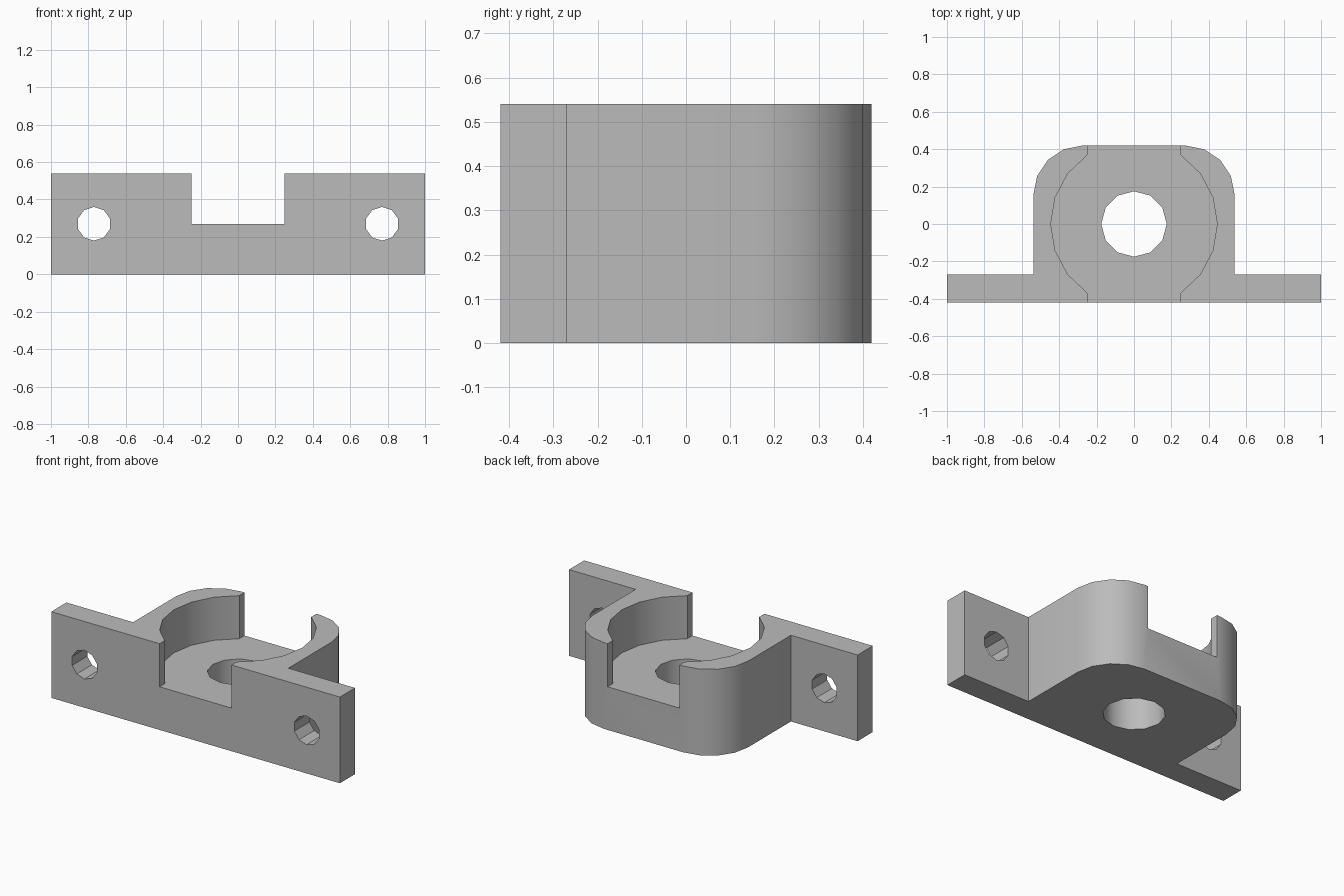
import bpy
import bmesh
from math import radians, sin, cos, pi, atan2
from mathutils import Matrix, Vector

if "Cube" in bpy.data.objects:
    bpy.data.objects.remove(bpy.data.objects["Cube"], do_unlink=True)

HEIGHT, FLOOR = 0.54, 0.27
DEPTH = 0.42          # half depth of the body
BOSS = 0.538          # half width of the rounded housing
CORNER = 0.265        # corner radius of the housing
SLOT = 0.25           # half width of the open channel
POCKET = 0.445        # bearing pocket radius

metal = bpy.data.materials.new("grey metal")
metal.use_nodes = True
colour = (0.5, 0.5, 0.5, 1)
metal.diffuse_color = colour
metal.node_tree.nodes["Principled BSDF"].inputs["Base Color"].default_value = colour


def arc(cx, cy, r, start, end, steps):
    return [(cx + r * cos(start + (end - start) * i / steps),
             cy + r * sin(start + (end - start) * i / steps)) for i in range(steps + 1)]


def prism(name, outline, low, high):
    """Extrude a flat outline between two heights."""
    bm = bmesh.new()
    face = bm.faces.new([bm.verts.new((x, y, low)) for x, y in outline])
    new = bmesh.ops.extrude_face_region(bm, geom=[face])["geom"]
    bmesh.ops.translate(bm, vec=(0, 0, high - low),
                        verts=[v for v in new if isinstance(v, bmesh.types.BMVert)])
    bmesh.ops.recalc_face_normals(bm, faces=bm.faces)
    mesh = bpy.data.meshes.new(name)
    bm.to_mesh(mesh)
    bm.free()
    mesh.materials.append(metal)
    obj = bpy.data.objects.new(name, mesh)
    bpy.context.collection.objects.link(obj)
    return obj


# Flanged housing: half outline mirrored across x
half = [(1, -DEPTH), (1, -0.27), (BOSS, -0.27)]
half += arc(BOSS - CORNER, DEPTH - CORNER, CORNER, 0, pi / 2, 4)
body = prism("bearing_bracket", half + [(-x, y) for x, y in reversed(half)], 0, HEIGHT)

# Pocket with open channel through front and back
meet = atan2(0.37, SLOT)
side = [(SLOT, -0.6)] + arc(0, 0, POCKET, -meet, meet, 6) + [(SLOT, 0.6)]
cutters = [prism("pocket_cutter", side + [(-x, y) for x, y in reversed(side)], FLOOR, 1)]

# Shaft hole through the floor
cutters.append(prism("shaft_hole_cutter", arc(0, 0, 0.175, 0, 2 * pi, 12)[:-1], -0.2, 0.4))

# Mounting holes through the flanges
for s, label in ((1, "left"), (-1, "right")):
    hole = prism(label + "_screw_hole_cutter",
                 arc(0, 0, 0.09, pi / 2, pi / 2 + 2 * pi, 10)[:-1], -0.2, 0.2)
    hole.data.transform(Matrix.Translation(Vector((s * 0.77, -0.345, FLOOR)))
                        @ Matrix.Rotation(radians(90), 4, "X"))
    cutters.append(hole)

bpy.context.view_layer.objects.active = body
for cutter in cutters:
    mod = body.modifiers.new(cutter.name, "BOOLEAN")
    mod.operation = "DIFFERENCE"
    mod.solver = "EXACT"
    mod.object = cutter
    bpy.ops.object.modifier_apply(modifier=mod.name)
    bpy.data.objects.remove(cutter, do_unlink=True)

# Smooth curved walls, keep crisp edges
bpy.ops.object.select_all(action="DESELECT")
body.select_set(True)
bpy.ops.object.shade_smooth_by_angle(angle=radians(31))
